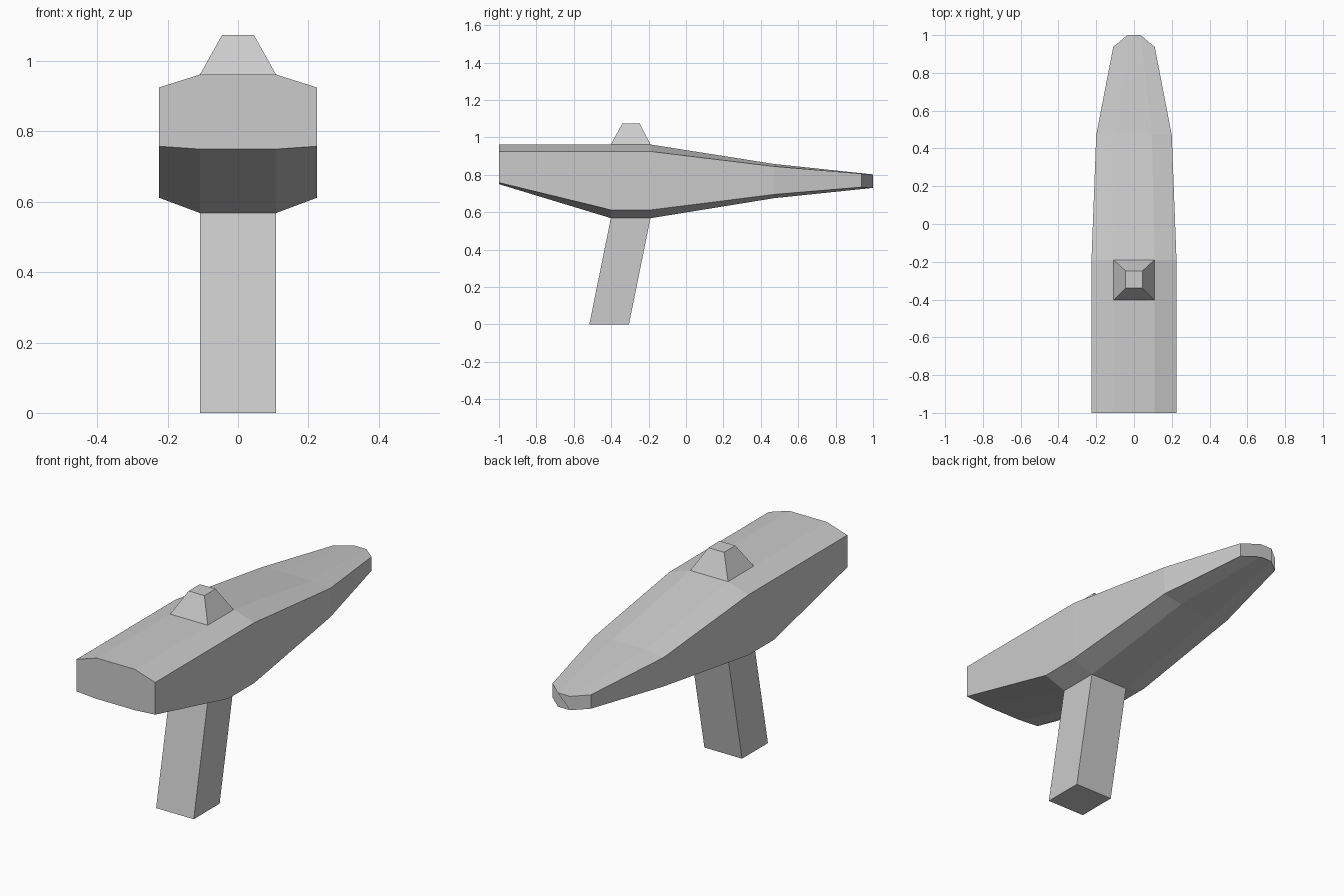
import bpy, bmesh

if "Cube" in bpy.data.objects:
    bpy.data.objects.remove(bpy.data.objects["Cube"])

grey = bpy.data.materials.new("light grey")
grey.diffuse_color = (0.6, 0.6, 0.6, 1)
grey.use_nodes = True
grey.node_tree.nodes["Principled BSDF"].inputs["Base Color"].default_value = grey.diffuse_color


def loft(name, rings):
    """Skin a list of equal-length point rings and cap both ends."""
    bm = bmesh.new()
    vs = [[bm.verts.new(p) for p in ring] for ring in rings]
    n = len(vs[0])
    for a, b in zip(vs, vs[1:]):
        for i in range(n):
            j = (i + 1) % n
            bm.faces.new((a[i], a[j], b[j], b[i]))
    bm.faces.new(vs[0])
    bm.faces.new(vs[-1])
    bmesh.ops.recalc_face_normals(bm, faces=bm.faces)
    mesh = bpy.data.meshes.new(name)
    bm.to_mesh(mesh)
    bm.free()
    mesh.materials.append(grey)
    obj = bpy.data.objects.new(name, mesh)
    bpy.context.collection.objects.link(obj)
    return obj


def hull_ring(y_in, y_out, w_in, w_out, top_in, top_out, bot_in, bot_out):
    """Eight-sided section, mirrored left to right."""
    half = [(w_in, y_in, bot_in), (w_out, y_out, bot_out),
            (w_out, y_out, top_out), (w_in, y_in, top_in)]
    return half + [(-x, y, z) for x, y, z in reversed(half)]


def rect(x, y0, y1, z):
    return [(-x, y0, z), (x, y0, z), (x, y1, z), (-x, y1, z)]


# Body: blunt front, deep middle, tapering to a rounded tip
loft("body", [hull_ring(*s) for s in (
    (-1.0, -1.0, 0.108, 0.225, 0.962, 0.925, 0.750, 0.758),
    (-0.40, -0.40, 0.108, 0.225, 0.962, 0.925, 0.568, 0.612),
    (-0.19, -0.19, 0.108, 0.225, 0.962, 0.925, 0.568, 0.612),
    (0.47, 0.47, 0.095, 0.20, 0.858, 0.845, 0.675, 0.695),
    (1.0, 0.937, 0.035, 0.11, 0.802, 0.806, 0.730, 0.734),
)])

# Slanted grip under the body
loft("handle", [rect(0.108, -0.517, -0.305, 0.0),
                rect(0.108, -0.402, -0.19, 0.568)])

# Tapered knob on top
loft("top_knob", [rect(0.108, -0.402, -0.19, 0.962),
                  rect(0.045, -0.34, -0.248, 1.075)])
